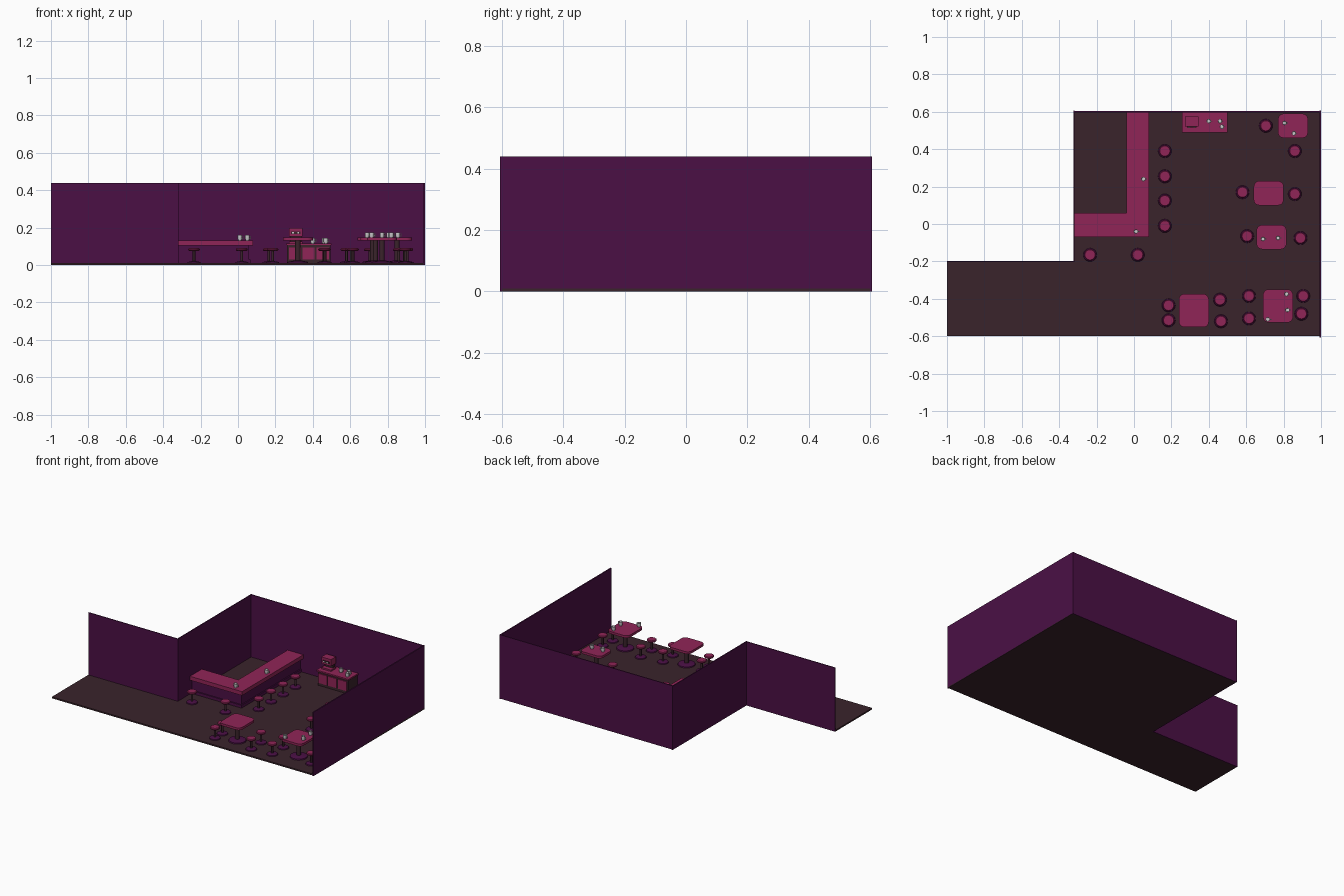
import bpy, bmesh, math

cube = bpy.data.objects.get("Cube")
if cube:
    bpy.data.objects.remove(cube, do_unlink=True)


def material(name, rgb):
    m = bpy.data.materials.new(name)
    m.use_nodes = True
    col = (*rgb, 1)
    m.diffuse_color = col
    m.node_tree.nodes["Principled BSDF"].inputs["Base Color"].default_value = col
    return m


PURPLE = material("deep purple", (0.07, 0.005, 0.06))
PINK = material("raspberry", (0.28, 0.018, 0.095))
BROWN = material("dark brown", (0.042, 0.017, 0.024))
WHITE = material("pale grey", (0.62, 0.6, 0.62))


def finish(name, bm, mat, smooth=False):
    bmesh.ops.recalc_face_normals(bm, faces=bm.faces)
    me = bpy.data.meshes.new(name)
    bm.to_mesh(me)
    bm.free()
    me.materials.append(mat)
    ob = bpy.data.objects.new(name, me)
    bpy.context.collection.objects.link(ob)
    if smooth:
        bpy.ops.object.select_all(action="DESELECT")
        ob.select_set(True)
        bpy.context.view_layer.objects.active = ob
        bpy.ops.object.shade_smooth_by_angle(angle=math.radians(40))
    return ob


def prism(name, outline, z0, z1, mat, smooth=False):
    """Extrude a flat outline from z0 to z1."""
    bm = bmesh.new()
    face = bm.faces.new([bm.verts.new((x, y, z0)) for x, y in outline])
    new = bmesh.ops.extrude_face_region(bm, geom=[face])["geom"]
    bmesh.ops.translate(bm, vec=(0, 0, z1 - z0),
                        verts=[v for v in new if isinstance(v, bmesh.types.BMVert)])
    return finish(name, bm, mat, smooth)


def box(name, x0, x1, y0, y1, z0, z1, mat):
    return prism(name, [(x0, y0), (x1, y0), (x1, y1), (x0, y1)], z0, z1, mat)


def lathe(name, x, y, profile, mat, sides=20):
    """Spin an (r, z) profile round a vertical axis at x, y."""
    bm = bmesh.new()
    vs = [bm.verts.new((x + r, y, z)) for r, z in profile]
    edges = [bm.edges.new(p) for p in zip(vs, vs[1:])]
    bmesh.ops.spin(bm, geom=vs + edges, cent=(x, y, 0), axis=(0, 0, 1),
                   angle=math.tau, steps=sides)
    bmesh.ops.remove_doubles(bm, verts=bm.verts, dist=0.0002)
    return finish(name, bm, mat, True)


def rounded(cx, cy, w, d, r, n=5):
    pts = []
    for q, (sx, sy) in enumerate([(1, 1), (-1, 1), (-1, -1), (1, -1)]):
        for i in range(n + 1):
            a = (q + i / n) * math.pi / 2
            pts.append((cx + sx * (w / 2 - r) + r * math.cos(a),
                        cy + sy * (d / 2 - r) + r * math.sin(a)))
    return pts


# Floor and walls
FLOOR = 0.01
L, STEP, WALL, T = -0.32, -0.2, 0.44, 0.006
prism("floor", [(-1, -0.6), (1, -0.6), (1, 0.6), (L, 0.6), (L, STEP), (-1, STEP)],
      0, FLOOR, BROWN)
box("entrance_wall", -1, L, STEP - T / 2, STEP + T / 2, 0, WALL, PURPLE)
box("left_side_wall", L - T / 2, L + T / 2, STEP - T / 2, 0.606, 0, WALL, PURPLE)
box("back_wall", L, 1, 0.6 - T / 2, 0.6 + T / 2, 0, WALL, PURPLE)
box("right_side_wall", 0.992, 1, -0.606, 0.606, 0, WALL, PURPLE)


# L-shaped bar counter
def counter(name, inset, z0, z1, mat):
    i = inset
    prism(name, [(L, -0.07 + i), (0.08 - i, -0.07 + i), (0.08 - i, 0.597),
                 (-0.04 + i, 0.597), (-0.04 + i, 0.06 - i), (L, 0.06 - i)], z0, z1, mat)


counter("counter_plinth", 0.012, FLOOR, 0.03, PURPLE)
counter("counter_body", 0.02, 0.03, 0.105, PURPLE)
counter("counter_top", 0, 0.105, 0.132, PINK)


# Stools
def stool(x, y):
    lathe("stool_base", x, y, [(0, FLOOR), (0.036, FLOOR), (0.034, 0.016),
                               (0.01, 0.021), (0, 0.021)], PURPLE)
    lathe("stool_stem", x, y, [(0.007, 0.018), (0.007, 0.078)], BROWN, 12)
    lathe("stool_seat", x, y, [(0, 0.076), (0.027, 0.076), (0.031, 0.08),
                               (0.031, 0.086), (0.027, 0.09), (0, 0.09)], PINK)


for y in (0.39, 0.255, 0.125, -0.01):
    stool(0.165, y)
for x, y in [(-0.235, -0.165), (0.02, -0.165), (0.705, 0.525), (0.86, 0.39),
             (0.58, 0.17), (0.86, 0.16), (0.605, -0.065), (0.89, -0.075),
             (0.185, -0.435), (0.185, -0.515), (0.46, -0.405), (0.465, -0.52),
             (0.615, -0.385), (0.615, -0.505), (0.905, -0.385), (0.895, -0.48)]:
    stool(x, y)

# Pedestal tables
for x, y, d in [(0.85, 0.525, 0.13), (0.72, 0.165, 0.13), (0.735, -0.07, 0.13),
                (0.32, -0.463, 0.178), (0.77, -0.438, 0.178)]:
    lathe("table_base", x, y, [(0, FLOOR), (0.056, FLOOR), (0.054, 0.017),
                               (0.02, 0.024), (0, 0.024)], PURPLE, 28)
    lathe("table_column", x, y, [(0.014, 0.02), (0.014, 0.132)], BROWN, 16)
    prism("table_top", rounded(x, y, 0.16, d, 0.03), 0.13, 0.146, PINK, True)

# Sideboard with doors
box("sideboard_body", 0.262, 0.495, 0.495, 0.597, FLOOR, 0.106, BROWN)
box("sideboard_top", 0.256, 0.5, 0.488, 0.597, 0.106, 0.116, PINK)
for x in (0.272, 0.344, 0.42):
    box("sideboard_door", x, x + 0.066, 0.489, 0.496, 0.03, 0.095, PINK)

# Coffee machine on the sideboard
box("machine_foot", 0.272, 0.345, 0.52, 0.575, 0.116, 0.126, PINK)
box("machine_column", 0.278, 0.339, 0.55, 0.575, 0.126, 0.155, BROWN)
box("machine_head", 0.272, 0.345, 0.52, 0.575, 0.152, 0.198, PINK)
box("machine_panel", 0.284, 0.333, 0.516, 0.521, 0.166, 0.18, BROWN)
for x in (0.295, 0.322):
    box("machine_knob", x - 0.005, x + 0.005, 0.512, 0.517, 0.168, 0.178, WHITE)


# Cups with handles
def cup(x, y, z):
    lathe("cup", x, y, [(0, z), (0.009, z), (0.012, z + 0.008), (0.012, z + 0.028),
                        (0.01, z + 0.028), (0.009, z + 0.006), (0, z + 0.006)], WHITE, 14)
    box("cup_handle", x + 0.011, x + 0.018, y - 0.002, y + 0.002, z + 0.008, z + 0.012, WHITE)
    box("cup_handle", x + 0.011, x + 0.018, y - 0.002, y + 0.002, z + 0.02, z + 0.024, WHITE)
    box("cup_handle", x + 0.016, x + 0.019, y - 0.002, y + 0.002, z + 0.008, z + 0.024, WHITE)


for z, spots in [
    (0.132, [(0.05, 0.24), (0.01, -0.04)]),
    (0.116, [(0.4, 0.55), (0.46, 0.55), (0.47, 0.52)]),
    (0.146, [(0.805, 0.54), (0.855, 0.485), (0.69, -0.08), (0.77, -0.075),
             (0.815, -0.375), (0.82, -0.46), (0.715, -0.51)]),
]:
    for x, y in spots:
        cup(x, y, z)
